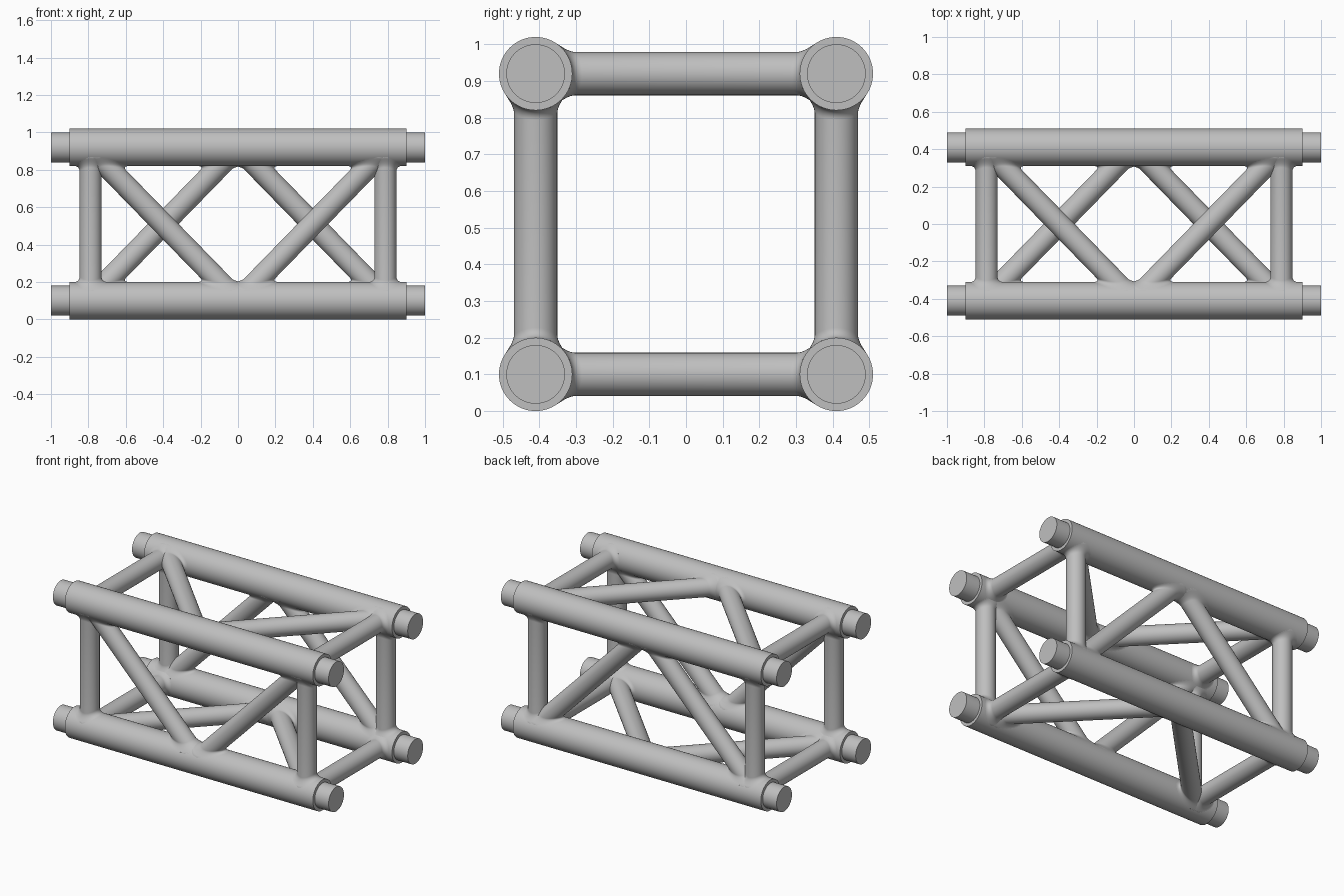
import bpy, bmesh, math
from mathutils import Vector

cube = bpy.data.objects.get("Cube")
if cube:
    bpy.data.objects.remove(cube)

CHORD_R, PIN_R, STRUT_R, FILLET = 0.10, 0.08, 0.059, 0.027
HALF = 0.41            # chord axes sit this far from the truss centre line
MID_Z = HALF + CHORD_R
POST_X, BRACE_X = 0.788, 0.80
X = Vector((1, 0, 0))

metal = bpy.data.materials.new("grey aluminium")
metal.use_nodes = True
GREY = (0.52, 0.52, 0.52, 1)
metal.diffuse_color = GREY
metal.node_tree.nodes["Principled BSDF"].inputs["Base Color"].default_value = GREY


def loft(name, rings):
    """Skin a list of closed rings and cap both ends."""
    bm = bmesh.new()
    loops = [[bm.verts.new(p) for p in ring] for ring in rings]
    n = len(loops[0])
    for a, b in zip(loops, loops[1:]):
        for i in range(n):
            j = (i + 1) % n
            bm.faces.new((a[i], a[j], b[j], b[i]))
    bm.faces.new(loops[0][::-1])
    bm.faces.new(loops[-1])
    bmesh.ops.recalc_face_normals(bm, faces=bm.faces)
    mesh = bpy.data.meshes.new(name)
    bm.to_mesh(mesh)
    bm.free()
    mesh.materials.append(metal)
    obj = bpy.data.objects.new(name, mesh)
    bpy.context.collection.objects.link(obj)
    bpy.ops.object.select_all(action='DESELECT')
    obj.select_set(True)
    bpy.context.view_layer.objects.active = obj
    bpy.ops.object.shade_smooth_by_angle(angle=math.radians(35))


def chord(name, y, z, sides=64):
    """Main tube with a narrower pin at each end."""
    profile = [(-1, PIN_R), (-0.9, PIN_R), (-0.9, CHORD_R),
               (0.9, CHORD_R), (0.9, PIN_R), (1, PIN_R)]
    angles = [2 * math.pi * i / sides for i in range(sides)]
    loft(name, [[(x, y + r * math.cos(a), z + r * math.sin(a)) for a in angles]
                for x, r in profile])


def strut(name, start, end, sides=40, steps=7):
    """Tube between two chord axes, with a weld fillet flaring onto each chord."""
    u = (end - start).normalized()
    across = (end - start - X * (end - start).dot(X)).normalized()
    e1 = X.cross(across)
    e2 = u.cross(e1)
    angles = [2 * math.pi * i / sides for i in range(sides)]

    def ring(origin, sign, rho, lift):
        points = []
        for a in angles:
            off = (e1 * math.cos(a) + e2 * math.sin(a)) * rho
            reach = math.sqrt(CHORD_R ** 2 - off.dot(e1) ** 2)
            t = (reach - sign * off.dot(across)) / u.dot(across) + lift
            points.append(origin + off + u * (sign * t))
        return points

    def weld(origin, sign):
        rings = [ring(origin, sign, STRUT_R + FILLET, -0.01)]
        for k in range(steps + 1):
            th = math.pi / 2 * (1 - k / steps)
            rings.append(ring(origin, sign, STRUT_R + FILLET * (1 - math.cos(th)),
                              FILLET * (1 - math.sin(th))))
        return rings

    loft(name, weld(start, 1) + weld(end, -1)[::-1])


# Four main chords
for v, level in ((-1, "lower"), (1, "upper")):
    for h, depth in ((-1, "front"), (1, "back")):
        chord(f"{level}_{depth}_chord", h * HALF, MID_Z + v * HALF)

# Each side: (y, z) signs of the chord at the brace apex, then of the other chord
SIDES = {
    "front": ((-1, -1), (-1, 1)),
    "back": ((1, 1), (1, -1)),
    "top": ((-1, 1), (1, 1)),
    "bottom": ((1, -1), (-1, -1)),
}


def on_chord(x, corner):
    return Vector((x, corner[0] * HALF, MID_Z + corner[1] * HALF))


# End posts and V braces
for side, (apex, other) in SIDES.items():
    for s, hand in ((-1, "right"), (1, "left")):
        strut(f"{side}_{hand}_post", on_chord(s * POST_X, apex), on_chord(s * POST_X, other))
        strut(f"{side}_{hand}_brace", on_chord(0, apex), on_chord(s * BRACE_X, other))
